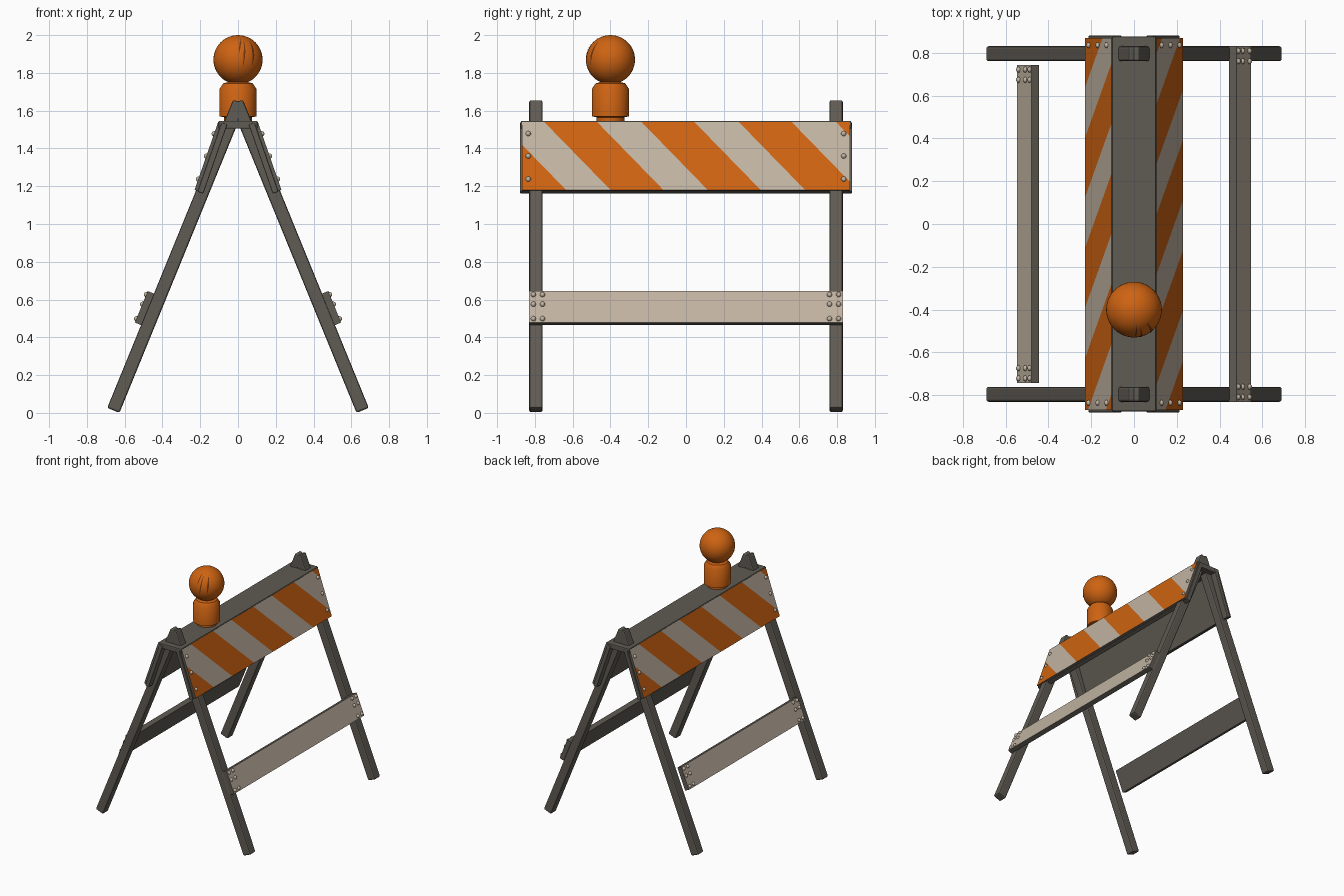
import bpy, bmesh, math
from mathutils import Matrix, Vector

if "Cube" in bpy.data.objects:
    bpy.data.objects.remove(bpy.data.objects["Cube"])


def material(name, rgb):
    m = bpy.data.materials.new(name)
    m.diffuse_color = (*rgb, 1)
    m.use_nodes = True
    m.node_tree.nodes["Principled BSDF"].inputs["Base Color"].default_value = m.diffuse_color
    return m


GREY = material("weathered grey", (0.115, 0.105, 0.088))
BEIGE = material("dirty white", (0.53, 0.45, 0.36))
ORANGE = material("warning orange", (0.62, 0.125, 0.006))
CRACK = material("dark rust", (0.16, 0.035, 0.004))


def finish(name, bm, mats, matrix=Matrix(), bevel=0.0, smooth=False):
    bmesh.ops.recalc_face_normals(bm, faces=bm.faces)
    me = bpy.data.meshes.new(name)
    bm.to_mesh(me)
    bm.free()
    for m in mats:
        me.materials.append(m)
    ob = bpy.data.objects.new(name, me)
    bpy.context.collection.objects.link(ob)
    ob.matrix_world = matrix
    if bevel:
        mod = ob.modifiers.new("bevel", "BEVEL")
        mod.width, mod.segments = bevel, 2
    if smooth:
        bpy.ops.object.select_all(action='DESELECT')
        ob.select_set(True)
        bpy.context.view_layer.objects.active = ob
        bpy.ops.object.shade_smooth_by_angle(angle=math.radians(35))
    return ob


def box_bm(lo, hi):
    bm = bmesh.new()
    bmesh.ops.create_cube(bm, size=1)
    lo, hi = Vector(lo), Vector(hi)
    for v in bm.verts:
        v.co = Vector([lo[i] + (v.co[i] + 0.5) * (hi[i] - lo[i]) for i in range(3)])
    return bm


def frame(side, x, z, tilt):
    """Local X = outward normal, Y = along the barrier, Z = up the slope."""
    m = Matrix.Translation((x, 0, z)) @ Matrix.Rotation(-tilt, 4, 'Y')
    return m if side > 0 else Matrix.Rotation(math.pi, 4, 'Z') @ m


def rivets(name, matrix, x, spots):
    bm = bmesh.new()
    for y, z in spots:
        bmesh.ops.create_uvsphere(bm, u_segments=10, v_segments=6, radius=0.014,
                                  matrix=Matrix.Translation((x, y, z)))
    finish(name, bm, [BEIGE], matrix, smooth=True)


LEG_TILT = math.atan2(0.667, 1.632)
LEG_LEN = math.hypot(0.667, 1.632)
PANEL_TILT = math.atan2(0.125, 0.36)
H = 0.19                              # half height of striped panel
PERIOD, BAND, SHIFT = 0.515, 0.28, 0.35

for side, tag in ((1, "right"), (-1, "left")):
    # square legs, meeting at the top
    for y, end in ((-0.795, "a"), (0.795, "b")):
        bm = box_bm((-0.035, y - 0.035, 0), (0.035, y + 0.035, LEG_LEN))
        finish(f"{tag}_leg_{end}", bm, [GREY], frame(side, 0.66, 0.0134, LEG_TILT), 0.01)

    # lower cross board: pale outer face, grey edges and back
    m = frame(side, 0.447, 0.535, LEG_TILT)
    half = 0.83 if side > 0 else 0.743
    bm = box_bm((0.033, -half, -0.09), (0.07, half, 0.09))
    bm.normal_update()
    for f in bm.faces:
        f.material_index = int(f.normal.x > 0.9)
    finish(f"{tag}_lower_board", bm, [GREY, BEIGE], m)
    rivets(f"{tag}_lower_rivets", m, 0.07,
           [(s * (half - d), z) for s in (-1, 1) for d in (0.022, 0.07)
            for z in (-0.068, 0.015, 0.07)])

    # backing of the striped panel
    m = frame(side, 0.1675, 1.36, PANEL_TILT)
    bm = box_bm((-0.05, -0.88, -H - 0.004), (-0.018, 0.88, H + 0.004))
    finish(f"{tag}_panel_backing", bm, [GREY], m, 0.005)

    # striped panel: cut along the stripe edges, coloured by band
    bm = box_bm((-0.02, -0.868, -H), (0, 0.868, H))
    for k in range(-1, 4):
        for off in (0, BAND):
            bmesh.ops.bisect_plane(bm, geom=bm.verts[:] + bm.edges[:] + bm.faces[:],
                                   plane_co=(0, -0.75 + k * PERIOD + off, H),
                                   plane_no=(0, 2 * H, SHIFT))
    bm.normal_update()
    for f in bm.faces:
        if f.normal.x > 0.9:
            c = f.calc_center_median()
            s = c.y - SHIFT * (H - c.z) / (2 * H)
            f.material_index = 2 if (s + 0.75) % PERIOD < BAND else 1
    finish(f"{tag}_striped_panel", bm, [GREY, BEIGE, ORANGE], m)
    rivets(f"{tag}_panel_rivets", m, 0,
           [(s * 0.835, z) for s in (-1, 1) for z in (-0.13, 0.0, 0.125)])

# flat top plate joining both panels
finish("top_plate", box_bm((-0.103, -0.875, 1.505), (0.103, 0.875, 1.546)), [GREY], bevel=0.006)

# warning lamp: foot, housing with chamfered rim, globe
LAMP = Matrix.Translation((0, -0.4, 0))
profile = [(0, 1.53), (0.074, 1.53), (0.074, 1.565), (0.098, 1.57), (0.098, 1.715),
           (0.078, 1.745), (0, 1.765)]
bm = bmesh.new()
vs = [bm.verts.new((r, 0, z)) for r, z in profile]
es = [bm.edges.new(p) for p in zip(vs, vs[1:])]
bmesh.ops.spin(bm, geom=vs + es, axis=(0, 0, 1), cent=(0, 0, 0), steps=40, angle=2 * math.pi)
bmesh.ops.remove_doubles(bm, verts=bm.verts, dist=1e-4)
finish("lamp_housing", bm, [ORANGE], LAMP, smooth=True)

bm = bmesh.new()
bmesh.ops.create_uvsphere(bm, u_segments=40, v_segments=24, radius=0.13,
                          matrix=Matrix.Translation((0, 0, 1.87)))
finish("lamp_globe", bm, [ORANGE], LAMP, smooth=True)

# thin crack marks on the front of the globe
bm = bmesh.new()
for lon, low, high, width in ((2, 15, 58, 4), (12, -15, 50, 4), (36, -12, 48, 6)):
    prev = None
    for i in range(13):
        t = i / 12
        el = math.radians(low + (high - low) * t)
        w = width * math.sin(math.pi * (0.05 + 0.9 * t))
        pair = []
        for d in (-w / 2, w / 2):
            a = math.radians(lon + 8 * t + d)
            pair.append(bm.verts.new((0.1315 * math.sin(a) * math.cos(el),
                                      -0.1315 * math.cos(a) * math.cos(el),
                                      1.87 + 0.1315 * math.sin(el))))
        if prev:
            bm.faces.new((prev[0], prev[1], pair[1], pair[0]))
        prev = pair
finish("globe_cracks", bm, [CRACK], LAMP)
